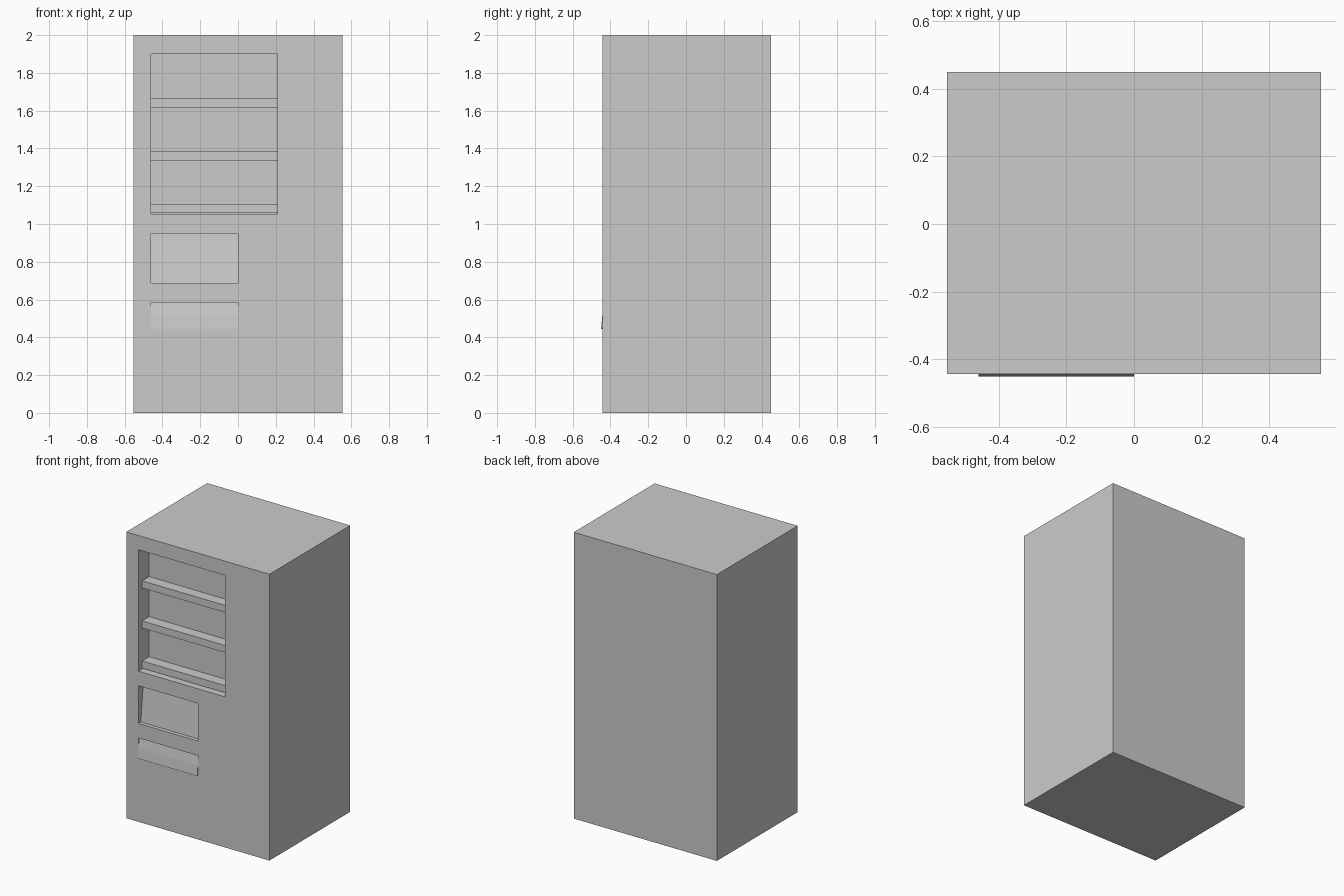
import bpy
import bmesh

cube = bpy.data.objects.get("Cube")
if cube:
    bpy.data.objects.remove(cube, do_unlink=True)

grey = bpy.data.materials.new("Plain grey")
grey.use_nodes = True
colour = (0.6, 0.6, 0.6, 1)
grey.diffuse_color = colour
grey.node_tree.nodes["Principled BSDF"].inputs["Base Color"].default_value = colour

HALF_W, HEIGHT = 0.553, 2.0
FRONT, BACK = -0.443, 0.449
LEFT = -0.46                  # shared edge of all openings
WINDOW_RIGHT, SLOT_RIGHT = 0.21, 0.0


def prism(name, x0, x1, profile):
    """Extrude a (y, z) profile from x0 to x1."""
    bm = bmesh.new()
    face = bm.faces.new([bm.verts.new((x0, y, z)) for y, z in profile])
    ext = bmesh.ops.extrude_face_region(bm, geom=[face])
    moved = [v for v in ext["geom"] if isinstance(v, bmesh.types.BMVert)]
    bmesh.ops.translate(bm, vec=(x1 - x0, 0, 0), verts=moved)
    bmesh.ops.recalc_face_normals(bm, faces=bm.faces)
    mesh = bpy.data.meshes.new(name)
    bm.to_mesh(mesh)
    bm.free()
    mesh.materials.append(grey)
    obj = bpy.data.objects.new(name, mesh)
    bpy.context.collection.objects.link(obj)
    return obj


def rect(y0, y1, z0, z1):
    return [(y0, z0), (y1, z0), (y1, z1), (y0, z1)]


def carve(body, x1, profile):
    """Cut an opening into the body and discard the cutter."""
    cutter = prism("cutter", LEFT, x1, profile)
    cutter.hide_render = True
    mod = body.modifiers.new("opening", "BOOLEAN")
    mod.operation, mod.solver, mod.object = "DIFFERENCE", "EXACT", cutter
    bpy.context.view_layer.objects.active = body
    bpy.ops.object.modifier_apply(modifier=mod.name)
    bpy.data.objects.remove(cutter, do_unlink=True)


# Cabinet
cabinet = prism("cabinet", -HALF_W, HALF_W, rect(FRONT, BACK, 0, HEIGHT))
OUT = FRONT - 0.05

# Display window recess
WINDOW_BACK = FRONT + 0.12
carve(cabinet, WINDOW_RIGHT, rect(OUT, WINDOW_BACK, 1.052, 1.9))

# Delivery recess with a back that leans away at the top
carve(cabinet, SLOT_RIGHT, [(OUT, 0.687), (FRONT + 0.027, 0.687),
                            (FRONT + 0.055, 0.95), (OUT, 0.95)])

# Lower slot: a leaning flap sunk at the top and proud at the bottom
FLAP_TOP, FLAP_MID, FLAP_BOTTOM = 0.585, 0.515, 0.445
carve(cabinet, SLOT_RIGHT, [(OUT, FLAP_MID), (FRONT, FLAP_MID),
                            (FRONT + 0.011, FLAP_TOP), (OUT, FLAP_TOP)])
prism("lower_flap", LEFT, SLOT_RIGHT, [(FRONT, FLAP_MID), (FRONT - 0.007, FLAP_BOTTOM),
                                       (FRONT, FLAP_BOTTOM)])

# Shelves
for i, top in enumerate((1.107, 1.387, 1.667)):
    prism(f"shelf_{i + 1}", LEFT, WINDOW_RIGHT,
          rect(FRONT + 0.042, WINDOW_BACK, top - 0.05, top))
